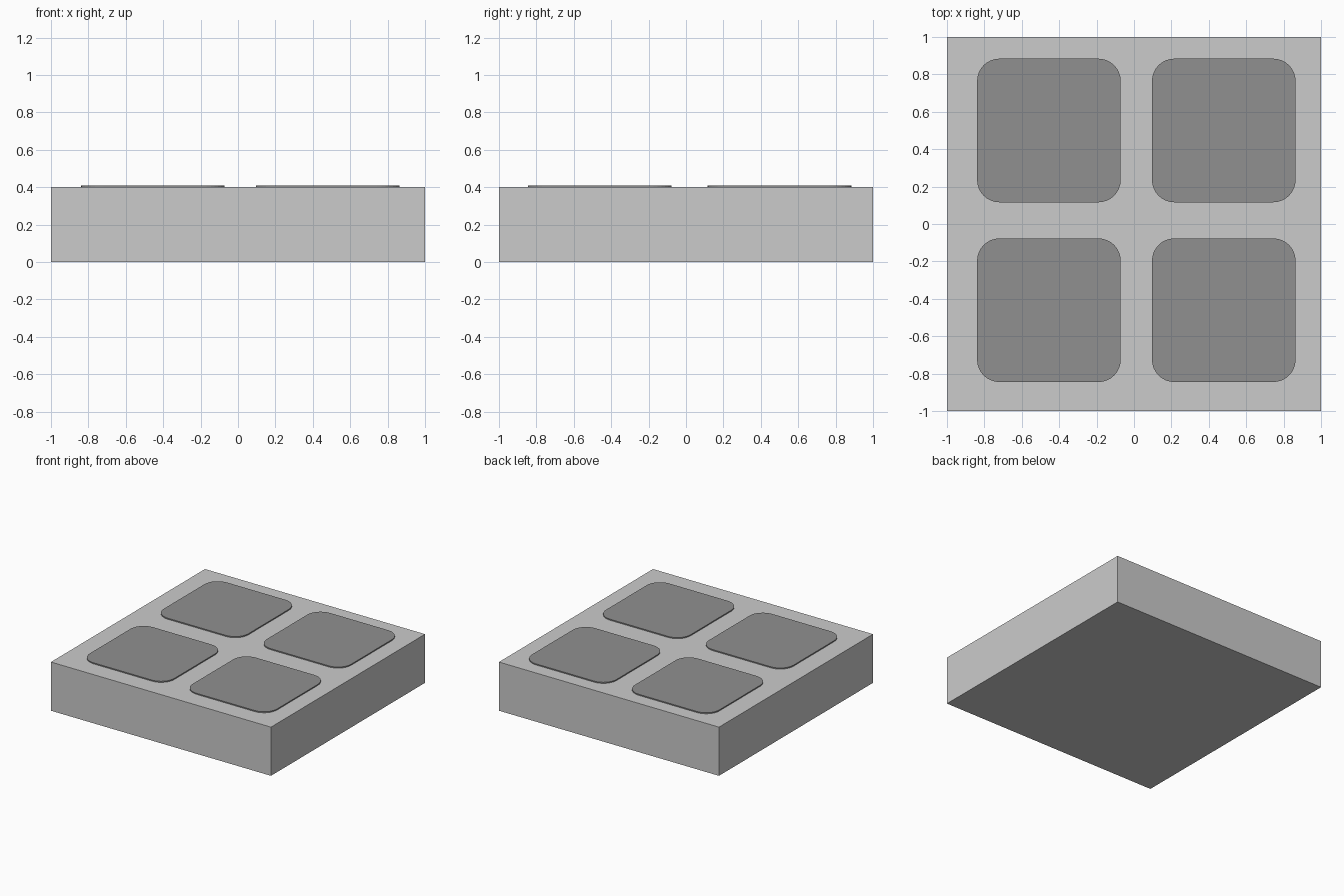
import bpy, bmesh
from math import sin, cos, pi

if "Cube" in bpy.data.objects:
    bpy.data.objects.remove(bpy.data.objects["Cube"])

dark = bpy.data.materials.new("dark_grey")
dark.diffuse_color = (0.28, 0.28, 0.28, 1)
dark.use_nodes = True
dark.node_tree.nodes["Principled BSDF"].inputs["Base Color"].default_value = dark.diffuse_color


def add_object(name, bm):
    mesh = bpy.data.meshes.new(name)
    bm.to_mesh(mesh)
    bm.free()
    obj = bpy.data.objects.new(name, mesh)
    bpy.context.collection.objects.link(obj)
    return obj


def rounded_pad(name, cx, cy, half=0.384, r=0.12, z0=0.398, z1=0.409, steps=8):
    bm = bmesh.new()
    verts = []
    for q, (sx, sy) in enumerate([(1, 1), (-1, 1), (-1, -1), (1, -1)]):
        for i in range(steps + 1):
            a = (q + i / steps) * pi / 2
            verts.append(bm.verts.new((cx + sx * (half - r) + r * cos(a),
                                       cy + sy * (half - r) + r * sin(a), z0)))
    face = bm.faces.new(verts)
    top = bmesh.ops.extrude_face_region(bm, geom=[face], use_keep_orig=True)
    moved = [g for g in top["geom"] if isinstance(g, bmesh.types.BMVert)]
    bmesh.ops.translate(bm, vec=(0, 0, z1 - z0), verts=moved)
    bmesh.ops.recalc_face_normals(bm, faces=bm.faces)
    obj = add_object(name, bm)
    obj.data.materials.append(dark)


# Square slab
bm = bmesh.new()
bmesh.ops.create_cube(bm, size=1)
bmesh.ops.scale(bm, vec=(2, 2, 0.4), verts=bm.verts)
bmesh.ops.translate(bm, vec=(0, 0, 0.2), verts=bm.verts)
add_object("slab", bm)

# Four thin rounded pads on the top
for side, x in (("left", -0.455), ("right", 0.48)):
    for end, y in (("front", -0.461), ("back", 0.5)):
        rounded_pad(f"pad_{end}_{side}", x, y)
